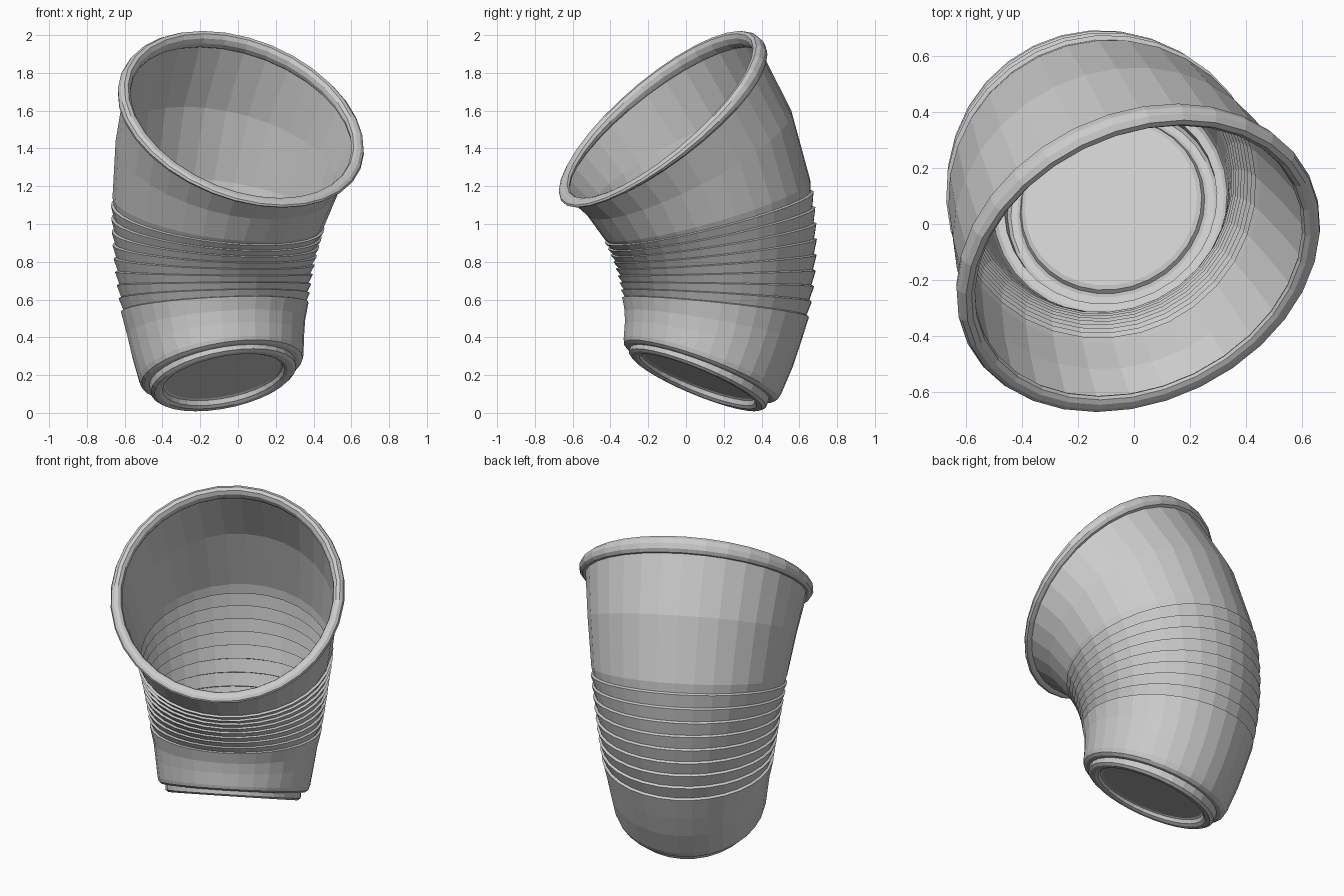
import bpy, bmesh, math
from mathutils import Vector

cube = bpy.data.objects.get("Cube")
if cube:
    bpy.data.objects.remove(cube, do_unlink=True)

SIDES = 32
BEND_RADIUS = 1.259                 # radius of the curved cup axis
START = math.radians(-25)           # lean of the base
LENGTH = 1.472                      # length along the axis
CENTRE_U, CENTRE_Z = 1.056, 0.703   # bend centre
OFFSET = -0.042
TOWARD = Vector((0.442, -0.897, 0))  # horizontal direction the cup bends to
ACROSS = Vector((0.897, 0.442, 0))

plastic = bpy.data.materials.new("grey_plastic")
plastic.use_nodes = True
plastic.diffuse_color = (0.6, 0.6, 0.6, 1)
plastic.node_tree.nodes["Principled BSDF"].inputs["Base Color"].default_value = (0.6, 0.6, 0.6, 1)


def bent(r, s, a):
    """Place a point of the straight cup (radius, height, angle) on the bent cup."""
    phi = START + s / BEND_RADIUS
    dist = BEND_RADIUS - r * math.cos(a)
    p = TOWARD * (CENTRE_U - dist * math.cos(phi))
    p += ACROSS * (OFFSET + r * math.sin(a))
    p.z = CENTRE_Z + dist * math.sin(phi)
    return p


def lathe(name, profile, closed=False, cap=False):
    """Revolve a (radius, height) profile around the bent axis."""
    bm = bmesh.new()
    rings = [[bm.verts.new(bent(r, s, math.tau * k / SIDES)) for k in range(SIDES)]
             for r, s in profile]
    pairs = list(zip(rings, rings[1:]))
    if closed:
        pairs.append((rings[-1], rings[0]))
    for low, high in pairs:
        for k in range(SIDES):
            n = (k + 1) % SIDES
            bm.faces.new((low[k], low[n], high[n], high[k]))
    if cap:
        bm.faces.new(rings[0])
    bmesh.ops.recalc_face_normals(bm, faces=bm.faces)
    mesh = bpy.data.meshes.new(name)
    bm.to_mesh(mesh)
    bm.free()
    mesh.materials.append(plastic)
    obj = bpy.data.objects.new(name, mesh)
    bpy.context.collection.objects.link(obj)
    return obj


def wall(s):
    return 0.437 + 0.148 * (s - 0.08)


# Recessed floor, rolled foot ring and rounded shoulder
profile = [(0.312, 0.035), (0.325, 0.028), (0.333, 0.008), (0.347, 0), (0.373, 0),
           (0.387, 0.010), (0.390, 0.045), (0.415, 0.049), (0.430, 0.060)]
# Lower wall
profile += [(wall(s), s) for s in (0.085, 0.2, 0.3)]
# Stacked ribs, each ending in a small ledge that faces up
for i in range(9):
    s = 0.41 + 0.06 * i
    profile += [(wall(s) + 0.008, s - 0.006), (wall(s) - 0.006, s)]
# Plain upper wall
profile += [(wall(s), s) for s in (0.93, 1.2, LENGTH)]

body = lathe("cup_body", profile, cap=True)
shell = body.modifiers.new("wall_thickness", 'SOLIDIFY')
shell.thickness = 0.01
shell.offset = 0

# Rolled lip
lip = [(0.648 + 0.034 * math.cos(math.tau * k / 10),
        LENGTH + 0.034 * math.sin(math.tau * k / 10)) for k in range(10)]
lathe("rolled_lip", lip, closed=True)
